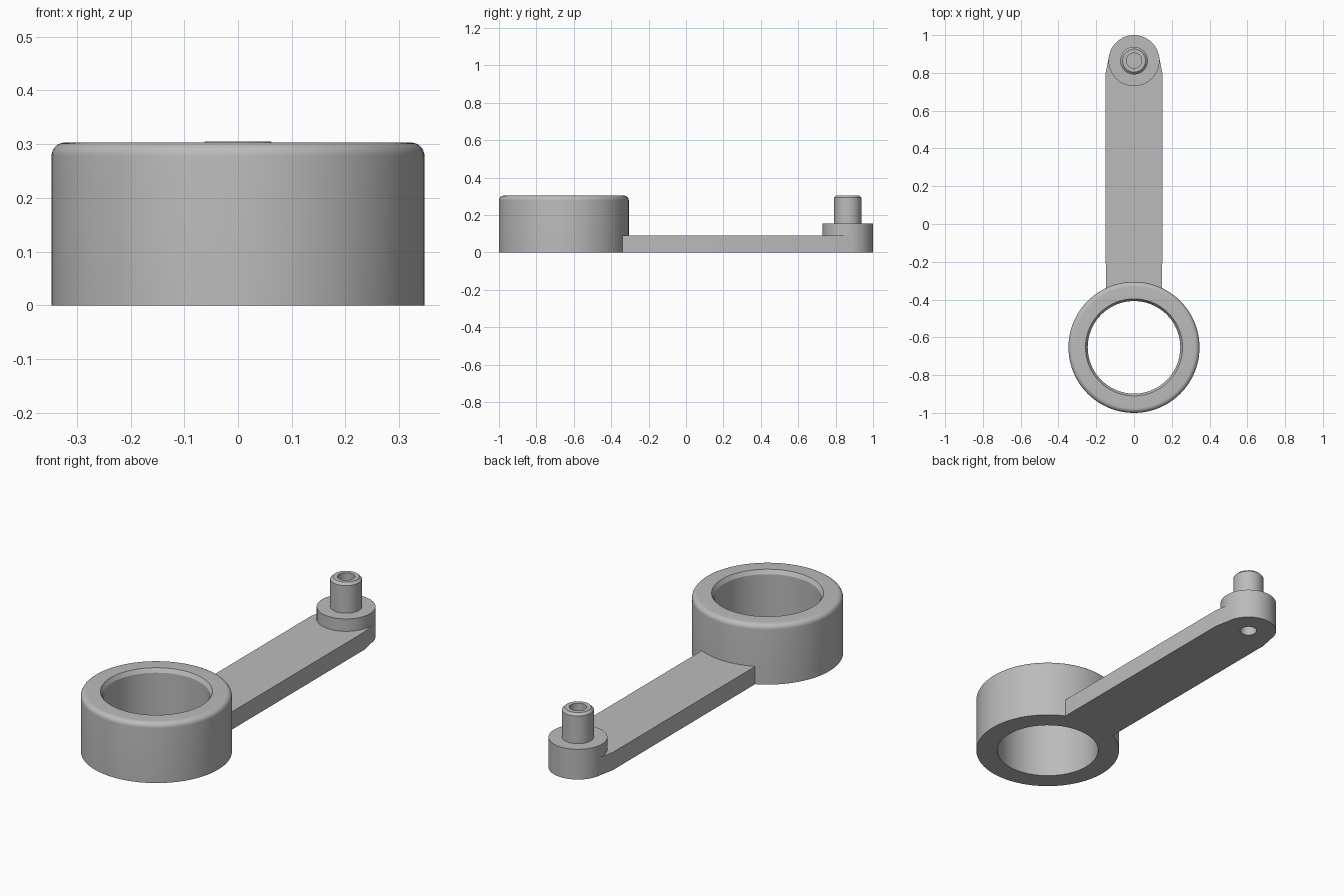
import bpy, bmesh
from math import sin, cos, pi, radians

cube = bpy.data.objects.get("Cube")
if cube:
    bpy.data.objects.remove(cube)

GREY = (0.5, 0.5, 0.5, 1)
grey = bpy.data.materials.new("plain grey")
grey.use_nodes = True
grey.diffuse_color = GREY
grey.node_tree.nodes["Principled BSDF"].inputs["Base Color"].default_value = GREY

RING_Y, RING_R, BORE_R, RING_H = -0.653, 0.347, 0.245, 0.303
BOSS_Y, BOSS_R, BOSS_H = 0.865, 0.135, 0.153
PIN_R, PIN_H, HOLE_R = 0.073, 0.305, 0.04
ARM_W, ARM_H = 0.15, 0.09


def finish(name, bm, y=0):
    bmesh.ops.remove_doubles(bm, verts=bm.verts, dist=1e-5)
    bmesh.ops.recalc_face_normals(bm, faces=bm.faces)
    mesh = bpy.data.meshes.new(name)
    bm.to_mesh(mesh)
    bm.free()
    mesh.materials.append(grey)
    obj = bpy.data.objects.new(name, mesh)
    obj.location.y = y
    bpy.context.collection.objects.link(obj)
    bpy.ops.object.select_all(action="DESELECT")
    obj.select_set(True)
    bpy.context.view_layer.objects.active = obj
    bpy.ops.object.shade_smooth_by_angle(angle=radians(25))
    return obj


def lathe(name, profile, y, closed=False, steps=96):
    """Spin a radius/height profile about the vertical axis."""
    bm = bmesh.new()
    verts = [bm.verts.new((r, 0, z)) for r, z in profile]
    edges = [bm.edges.new(pair) for pair in zip(verts, verts[1:])]
    if closed:
        edges.append(bm.edges.new((verts[-1], verts[0])))
    bmesh.ops.spin(bm, geom=verts + edges, cent=(0, 0, 0), axis=(0, 0, 1),
                   angle=2 * pi, steps=steps)
    return finish(name, bm, y)


def arc(cy, r, start, end, n=32):
    angles = [radians(start + (end - start) * i / n) for i in range(n + 1)]
    return [(r * cos(a), cy + r * sin(a)) for a in angles]


# Ring with a rounded outer rim and a bevelled bore
fillet = 0.025
rim = [(RING_R - fillet + x, z)
       for x, z in arc(RING_H - fillet, fillet, 0, 90, 8)]
lathe("ring", [(BORE_R, 0), (RING_R, 0)] + rim
      + [(BORE_R + 0.012, RING_H), (BORE_R, RING_H - 0.02)], RING_Y, closed=True)

# Round boss and pin, with a blind hole at each end
lathe("boss_and_pin", [
    (0, 0.1), (HOLE_R, 0.1), (HOLE_R, 0), (BOSS_R, 0), (BOSS_R, BOSS_H),
    (PIN_R, BOSS_H), (PIN_R, PIN_H - 0.012), (PIN_R - 0.012, PIN_H),
    (HOLE_R, PIN_H), (HOLE_R, BOSS_H), (0, BOSS_H)], BOSS_Y)

# Flat arm fitted between ring and boss, tapering at the boss end
outline = arc(RING_Y, RING_R - 0.001, 115.6, 64.4)
outline += [(ARM_W, 0.8)]
outline += arc(BOSS_Y, BOSS_R - 0.001, 10.9, -190.9)
outline += [(-ARM_W, 0.8)]
bm = bmesh.new()
base = bm.faces.new([bm.verts.new((x, y, 0)) for x, y in outline])
top = bmesh.ops.extrude_face_region(bm, geom=[base], use_keep_orig=True)["geom"]
bmesh.ops.translate(bm, vec=(0, 0, ARM_H),
                    verts=[v for v in top if isinstance(v, bmesh.types.BMVert)])
finish("arm", bm)
